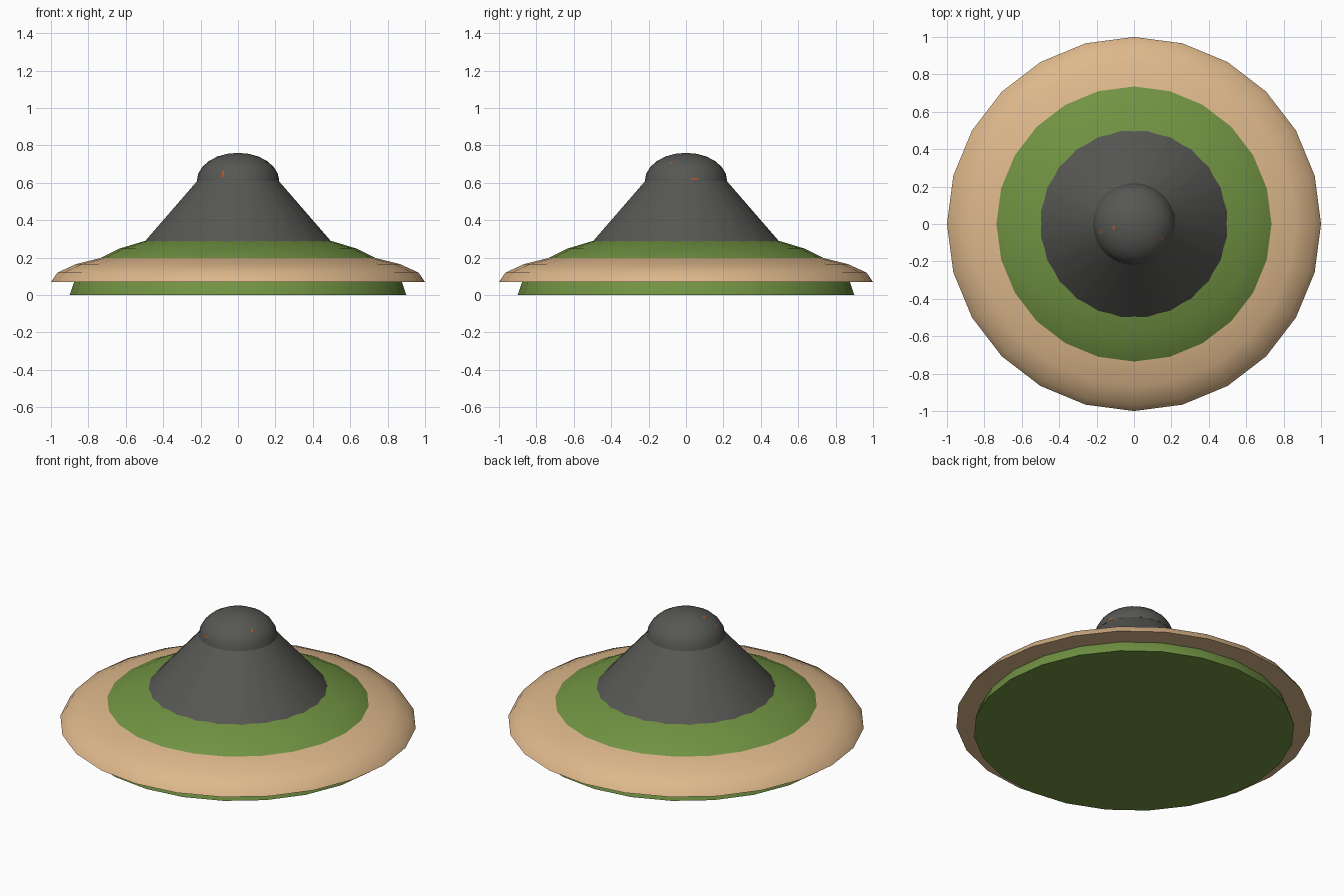
import bpy, bmesh, math
from mathutils import Vector

if "Cube" in bpy.data.objects:
    bpy.data.objects.remove(bpy.data.objects["Cube"])

SEG = 24


def material(name, rgb):
    m = bpy.data.materials.new(name)
    m.diffuse_color = (*rgb, 1)
    m.use_nodes = True
    m.node_tree.nodes["Principled BSDF"].inputs["Base Color"].default_value = m.diffuse_color
    return m


sand = material("sand", (0.73, 0.48, 0.26))
grass = material("grass green", (0.165, 0.29, 0.055))
rock = material("dark rock", (0.095, 0.096, 0.088))
lava = material("lava orange", (0.60, 0.09, 0.01))


def finish(name, bm, mat, smooth=True):
    bmesh.ops.recalc_face_normals(bm, faces=bm.faces)
    me = bpy.data.meshes.new(name)
    bm.to_mesh(me)
    bm.free()
    me.materials.append(mat)
    ob = bpy.data.objects.new(name, me)
    bpy.context.collection.objects.link(ob)
    if smooth:
        bpy.ops.object.select_all(action='DESELECT')
        ob.select_set(True)
        bpy.context.view_layer.objects.active = ob
        bpy.ops.object.shade_smooth_by_angle(angle=math.radians(40))
    return ob


def lathe(name, profile, mat, turn=0.0):
    """Closed solid of revolution from (radius, z) points, bottom to top."""
    bm = bmesh.new()
    rings = []
    for r, z in profile:
        if r < 1e-5:
            rings.append([bm.verts.new((0, 0, z))])
        else:
            angles = [2 * math.pi * i / SEG + turn for i in range(SEG)]
            rings.append([bm.verts.new((r * math.cos(a), r * math.sin(a), z)) for a in angles])
    for lo, hi in zip(rings, rings[1:]):
        for i in range(SEG):
            j = (i + 1) % SEG
            if len(hi) == 1:
                bm.faces.new((lo[i], lo[j], hi[0]))
            else:
                bm.faces.new((lo[i], lo[j], hi[j], hi[i]))
    bm.faces.new(rings[0][::-1])
    if len(rings[-1]) > 1:
        bm.faces.new(rings[-1])
    return finish(name, bm, mat)


def dome(radius, height, z, steps=6):
    a = [math.pi / 2 * i / steps for i in range(steps + 1)]
    return [(radius * math.cos(t), z + height * math.sin(t)) for t in a]


# Island layers: flattened half spheres
lathe("grass_mound", dome(0.9, 0.35, 0.0), grass)
lathe("sand_beach", dome(1.0, 0.19, 0.07), sand)

# Volcano slope and rounded summit
lathe("volcano_cone", [(0.578, 0.20), (0.215, 0.615)], rock, math.pi / SEG)
lathe("volcano_summit", dome(0.22, 0.15, 0.61), rock)

# Tiny lava glints lying on the summit: azimuth, elevation parameter, width, height
bm = bmesh.new()
for az, el, w, h in [(248, 14, .008, .035), (12, 4, .04, .008), (193, 35, .02, .010),
                     (190, 60, .02, .010), (333, 40, .008, .02), (175, 5, .012, .010)]:
    a, e = math.radians(az), math.radians(el)
    p = Vector((.22 * math.cos(e) * math.cos(a), .22 * math.cos(e) * math.sin(a), .61 + .15 * math.sin(e)))
    n = Vector((p.x / .22 ** 2, p.y / .22 ** 2, (p.z - .61) / .15 ** 2)).normalized()
    side = Vector((-math.sin(a), math.cos(a), 0))
    up = n.cross(side)
    p += n * 0.001
    bm.faces.new([bm.verts.new(p + side * sx * w / 2 + up * sy * h / 2)
                  for sx, sy in ((-1, -1), (1, -1), (1, 1), (-1, 1))])
finish("lava_glints", bm, lava, smooth=False)
